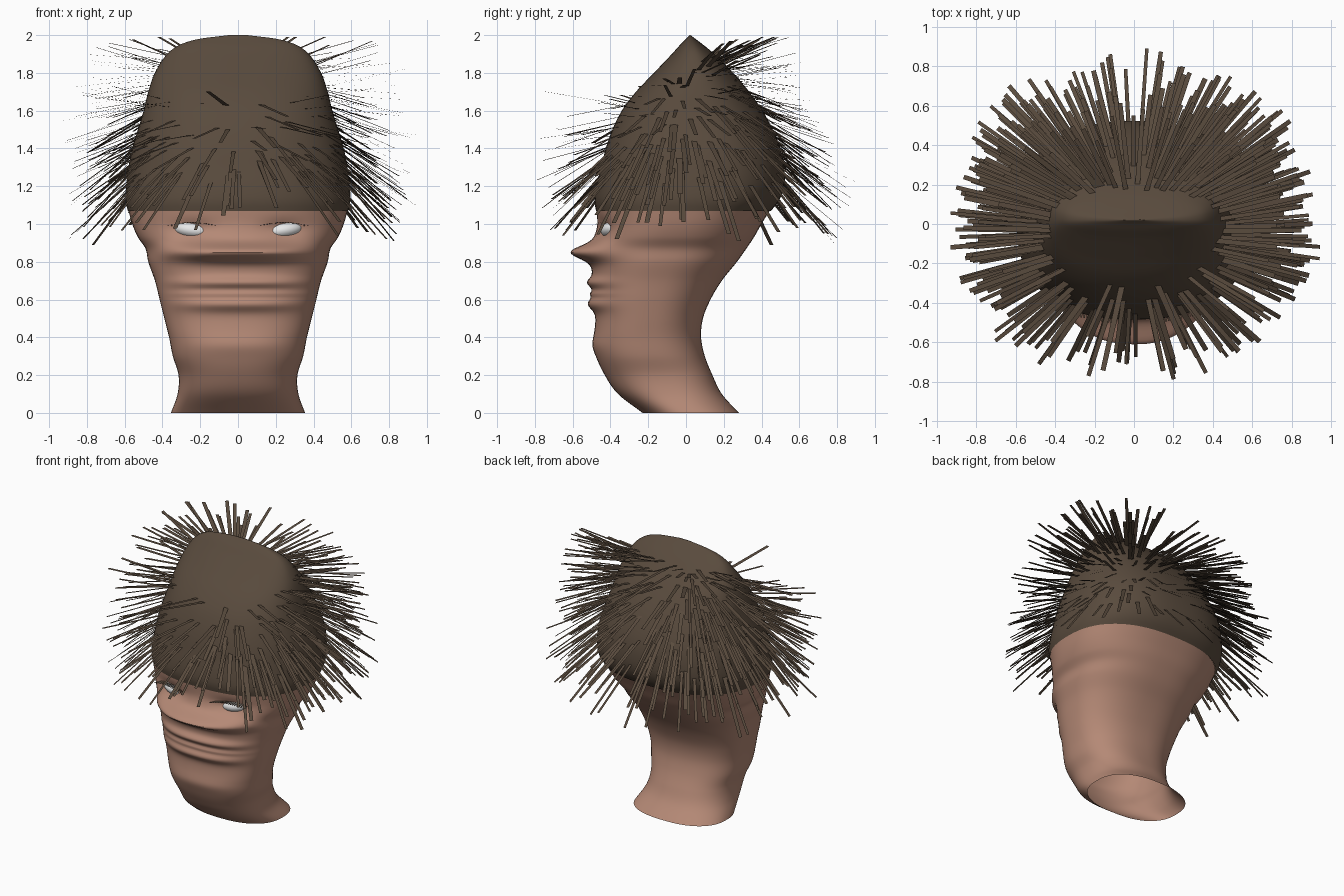
import bpy, bmesh, math, random
from mathutils import Vector

random.seed(11)
if "Cube" in bpy.data.objects:
    bpy.data.objects.remove(bpy.data.objects["Cube"])


def material(name, rgb):
    m = bpy.data.materials.new(name)
    m.use_nodes = True
    m.diffuse_color = (*rgb, 1)
    bsdf = m.node_tree.nodes["Principled BSDF"]
    bsdf.inputs["Base Color"].default_value = (*rgb, 1)
    bsdf.inputs["Roughness"].default_value = 0.8
    return m


skin = material("skin", (0.46, 0.25, 0.18))
brown = material("dark brown hair", (0.10, 0.07, 0.047))
white = material("eye white", (0.8, 0.8, 0.8))


def finish(name, bm, mat, smooth=True):
    mesh = bpy.data.meshes.new(name)
    bm.to_mesh(mesh)
    bm.free()
    mesh.materials.append(mat)
    obj = bpy.data.objects.new(name, mesh)
    bpy.context.collection.objects.link(obj)
    if smooth:
        bpy.ops.object.select_all(action="DESELECT")
        obj.select_set(True)
        bpy.context.view_layer.objects.active = obj
        bpy.ops.object.shade_smooth_by_angle(angle=math.radians(50))
    return obj


def sample(rows, z):
    """Smoothly interpolate (z, half width, front y, back y) rows."""
    i = max(k for k in range(len(rows) - 1) if rows[k][0] <= z or k == 0)
    a, b = rows[i], rows[i + 1]
    p, q = rows[max(i - 1, 0)], rows[min(i + 2, len(rows) - 1)]
    h = b[0] - a[0]
    t = min(max((z - a[0]) / h, 0), 1)
    out = []
    for k in (1, 2, 3):
        ma = (b[k] - p[k]) / (b[0] - p[0]) * h
        mb = (q[k] - a[k]) / (q[0] - a[0]) * h
        out.append(a[k] * (2 * t**3 - 3 * t**2 + 1) + ma * (t**3 - 2 * t**2 + t)
                   + b[k] * (3 * t**2 - 2 * t**3) + mb * (t**3 - t**2))
    return out


def surface(rows, z, angle, power=2.4):
    """Point on a rounded-box cross-section at height z."""
    width, front, back = sample(rows, z)
    c, s = math.cos(angle), math.sin(angle)
    x = width * math.copysign(abs(c) ** (2 / power), c)
    y = (front + back) / 2 + (back - front) / 2 * math.copysign(abs(s) ** (2 / power), s)
    return Vector((x, y, z))


def loft(name, rows, levels, mat, sculpt=None, close_top=False, sides=72):
    bm = bmesh.new()
    rings = []
    for z in levels:
        ring = []
        for k in range(sides):
            angle = math.tau * k / sides
            p = surface(rows, z, angle)
            if sculpt:
                p = sculpt(p, angle)
            ring.append(bm.verts.new(p))
        rings.append(ring)
    for lo, hi in zip(rings, rings[1:]):
        for k in range(sides):
            n = (k + 1) % sides
            bm.faces.new((lo[k], lo[n], hi[n], hi[k]))
    if close_top:
        bm.faces.new(rings[-1])
    return finish(name, bm, mat)


# Head and neck, open at the bottom
head_rows = [
    (0.0, 0.355, -0.23, 0.28), (0.1, 0.32, -0.36, 0.19), (0.2, 0.315, -0.43, 0.14),
    (0.3, 0.345, -0.475, 0.10), (0.4, 0.365, -0.485, 0.08), (0.5, 0.39, -0.48, 0.09),
    (0.6, 0.415, -0.49, 0.13), (0.7, 0.44, -0.495, 0.19), (0.8, 0.475, -0.50, 0.27),
    (0.87, 0.49, -0.50, 0.32), (0.93, 0.53, -0.485, 0.36), (1.0, 0.56, -0.47, 0.40),
    (1.09, 0.585, -0.475, 0.455)]
# Face relief: height, depth, spread
relief = [(0.85, 0.11, 0.045), (0.69, 0.03, 0.028), (0.575, 0.032, 0.035),
          (0.63, 0.014, 0.015), (0.36, 0.012, 0.05)]


def face_relief(p, angle):
    forward = max(0, -math.sin(angle)) ** 3
    for z, depth, spread in relief:
        p.y -= forward * depth * math.exp(-((p.z - z) / spread) ** 2)
    if forward:
        socket = ((abs(p.x) - 0.24) / 0.11) ** 2 + ((p.z - 0.97) / 0.05) ** 2
        p.y += 0.03 * math.exp(-socket)
    return p


loft("head_and_neck", head_rows, [1.075 * k / 110 for k in range(111)], skin, face_relief)

# Hair cap: wide at the brow, rising to a crest across the top
cap_rows = [
    (1.07, 0.583, -0.476, 0.45), (1.12, 0.595, -0.485, 0.49), (1.2, 0.592, -0.475, 0.52),
    (1.3, 0.58, -0.45, 0.52), (1.4, 0.56, -0.425, 0.50), (1.5, 0.53, -0.39, 0.46),
    (1.6, 0.50, -0.34, 0.405), (1.7, 0.475, -0.265, 0.335), (1.8, 0.44, -0.17, 0.25),
    (1.9, 0.375, -0.075, 0.15), (1.95, 0.305, -0.03, 0.09), (1.98, 0.205, 0.0, 0.05),
    (2.0, 0.05, 0.018, 0.024)]
cap_levels = [1.07 + 0.93 * math.sin(math.pi / 2 * k / 60) for k in range(61)]
loft("hair_cap", cap_rows, cap_levels, brown, close_top=True)


def ribbon(bm, root, tip, width):
    side = (tip - root).cross(Vector((0, 0, 1))).normalized() * width / 2
    corners = (root - side, root + side, tip + side * 0.8, tip - side * 0.8)
    bm.faces.new([bm.verts.new(c) for c in corners])


# Hair strands: tilted rings, drooping low down and lifting near the crown
bm = bmesh.new()
RINGS, COUNT = 9, 52
for r in range(RINGS):
    t = r / (RINGS - 1)
    tilt = 0.6 * t
    for k in range(COUNT):
        angle = math.tau * (k + random.uniform(0, 0.9)) / COUNT
        if math.sin(angle) < -0.6 and random.random() < 0.5:
            continue
        height = 1.24 + 0.54 * t + random.uniform(-0.04, 0.04)
        z = height
        for _ in range(4):
            z = min(height + tilt * surface(cap_rows, z, angle).y, 1.88)
        root = surface(cap_rows, z, angle)
        out = Vector((root.x, root.y + 0.04, 0)).normalized()
        slope = -1.0 + 1.15 * t + random.uniform(-0.2, 0.2) + tilt * 0.3 * out.y
        heading = Vector((out.x, out.y, slope)).normalized()
        length = random.uniform(0.26, 0.45)
        tip = root + heading * length
        tip.z = min(tip.z, 1.99)
        ribbon(bm, root - heading * 0.04, tip, random.uniform(0.02, 0.032))
finish("hair_strands", bm, brown, smooth=False)

# Eyes and lashes
for side, label in ((1, "left"), (-1, "right")):
    bm = bmesh.new()
    bmesh.ops.create_uvsphere(bm, u_segments=24, v_segments=16, radius=1)
    eye = finish(label + "_eye", bm, white)
    eye.scale = (0.1, 0.07, 0.047)
    eye.location = (side * 0.245, -0.38, 0.968)
    eye.rotation_euler = (0, -side * 0.15, side * 0.2)

    bm = bmesh.new()
    for k in range(18):
        u = k / 17 * 2 - 1
        root = Vector((side * (0.245 + 0.1 * u), -0.41 + 0.025 * u, 1.005 - 0.015 * u * u))
        tip = root + Vector((side * 0.03 * u, -0.07, 0.004))
        ribbon(bm, root, tip, 0.01)
    finish(label + "_lashes", bm, brown, smooth=False)
